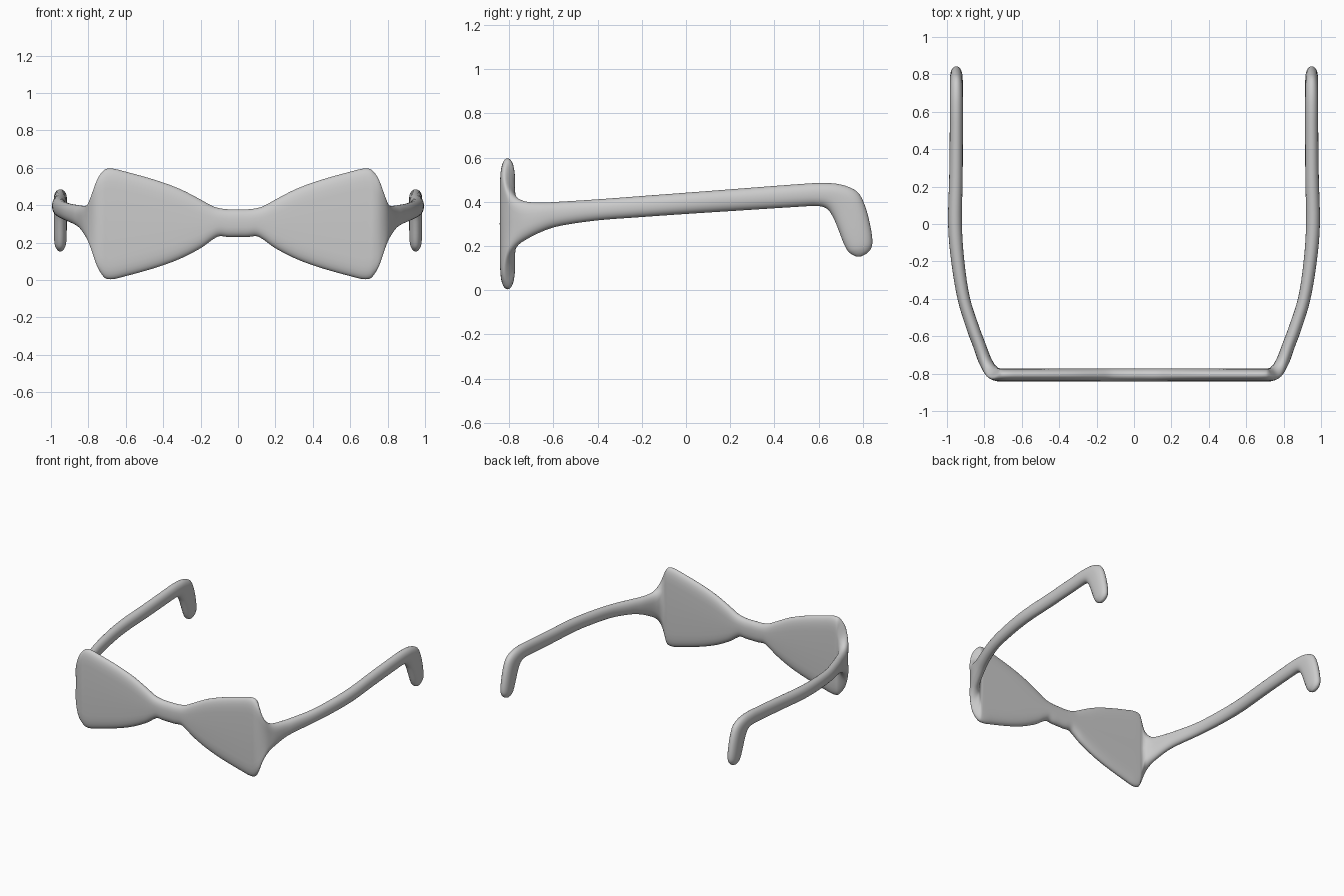
import bpy, bmesh, math
from mathutils import Vector

if "Cube" in bpy.data.objects:
    bpy.data.objects.remove(bpy.data.objects["Cube"])

# Front panel: x, bottom z, top z (constant depth and thickness)
FRONT = [(0, .23, .378), (.05, .23, .378), (.10, .234, .384), (.14, .213, .397), (.20, .17, .43),
         (.30, .118, .482), (.40, .079, .521), (.50, .048, .552), (.60, .021, .579),
         (.66, .006, .594), (.70, .006, .595), (.722, .022, .582)]
# Hinge corner and arm: x, y, bottom z, top z, half thickness, forward sweep of the edges
ARM = [(.745, -.798, .065, .545, .035, .012), (.768, -.778, .145, .47, .035, .022),
       (.785, -.752, .198, .42, .035, .015), (.803, -.715, .232, .40, .035, .004),
       (.83, -.64, .27, .397, .034, 0), (.86, -.56, .293, .401, .034, 0),
       (.91, -.40, .316, .411, .033, 0), (.942, -.20, .331, .426, .035, 0),
       (.957, 0, .345, .441, .037, 0), (.952, .25, .361, .46, .036, 0), (.95, .50, .377, .479, .035, 0)]
# Ear hook: inner edge y, z, outer edge y, z, half thickness
HOOK = [(.59, .381, .61, .485, .035), (.635, .37, .70, .478, .035), (.663, .335, .775, .445, .035),
        (.685, .285, .812, .375, .035), (.712, .215, .836, .28, .034), (.73, .18, .843, .215, .031),
        (.748, .163, .833, .182, .023), (.768, .153, .813, .163, .013)]

# Stations: low edge, high edge, (half thickness, sweep)
stations = [(Vector((x, -.807, a)), Vector((x, -.807, b)), .035, 0) for x, a, b in FRONT]
stations += [(Vector((x, y, a)), Vector((x, y, b)), t, k) for x, y, a, b, t, k in ARM]
n_flat = len(stations)
stations += [(Vector((.95, y0, z0)), Vector((.95, y1, z1)), t, 0) for y0, z0, y1, z1, t in HOOK]

# Horizontal thickness direction at each station
frames = []
for i, (lo, hi, t, k) in enumerate(stations):
    side = Vector((1, 0, 0))
    if i < n_flat:
        p, q = stations[max(i - 1, 0)], stations[i + 1]
        d = (q[0] + q[1]) - (p[0] + p[1])
        side = Vector((d.y, -d.x, 0)).normalized()
    frames.append([*lo, *hi, *side, t, k])


def spline(a, b, c, d, s):
    return [.5 * (2 * q + (r - p) * s + (2 * p - 5 * q + 4 * r - w) * s * s + (3 * q - p - 3 * r + w) * s ** 3)
            for p, q, r, w in zip(a, b, c, d)]


STEPS, SEG = 4, 32
dense = []
for i in range(len(frames) - 1):
    before = frames[i - 1] if i else frames[0]
    after = frames[min(i + 2, len(frames) - 1)]
    dense += [spline(before, frames[i], frames[i + 1], after, j / STEPS) for j in range(STEPS)]
dense.append(frames[-1])

# Loft rounded sections from the bridge to the ear tip
bm = bmesh.new()
rings = []
for f in dense:
    lo, hi, side = Vector(f[0:3]), Vector(f[3:6]), Vector(f[6:9]).normalized()
    mid, up = (lo + hi) / 2, (hi - lo) / 2
    power = 2.2 + 20 * max(up.length - .05, 0)
    ring = []
    for j in range(SEG):
        a = math.tau * j / SEG
        v = math.copysign(abs(math.sin(a)) ** (2 / power), math.sin(a))
        p = mid + side * f[9] * math.cos(a) + up * v
        p.y -= f[10] * v * v
        ring.append(bm.verts.new(p))
    rings.append(ring)
for v in rings[0]:
    v.co.x = 0
for r, s in zip(rings, rings[1:]):
    for j in range(SEG):
        k = (j + 1) % SEG
        bm.faces.new((r[j], r[k], s[k], s[j]))
tip = bm.verts.new(sum((v.co for v in rings[-1]), Vector()) / SEG + Vector((0, .001, -.005)))
for j in range(SEG):
    bm.faces.new((rings[-1][j], rings[-1][(j + 1) % SEG], tip))
bmesh.ops.recalc_face_normals(bm, faces=bm.faces)
# Closed-half check: the outside of the front panel must face forward
front = min(bm.faces, key=lambda f: f.calc_center_median().y)
if front.normal.y > 0:
    bmesh.ops.reverse_faces(bm, faces=bm.faces)
for f in bm.faces:
    f.smooth = True

mesh = bpy.data.meshes.new("glasses_frame")
bm.to_mesh(mesh)
bm.free()
frame = bpy.data.objects.new("glasses_frame", mesh)
bpy.context.collection.objects.link(frame)
# Mirror the other half
mirror = frame.modifiers.new("mirror", 'MIRROR')
mirror.use_clip = True
mirror.merge_threshold = .0005
